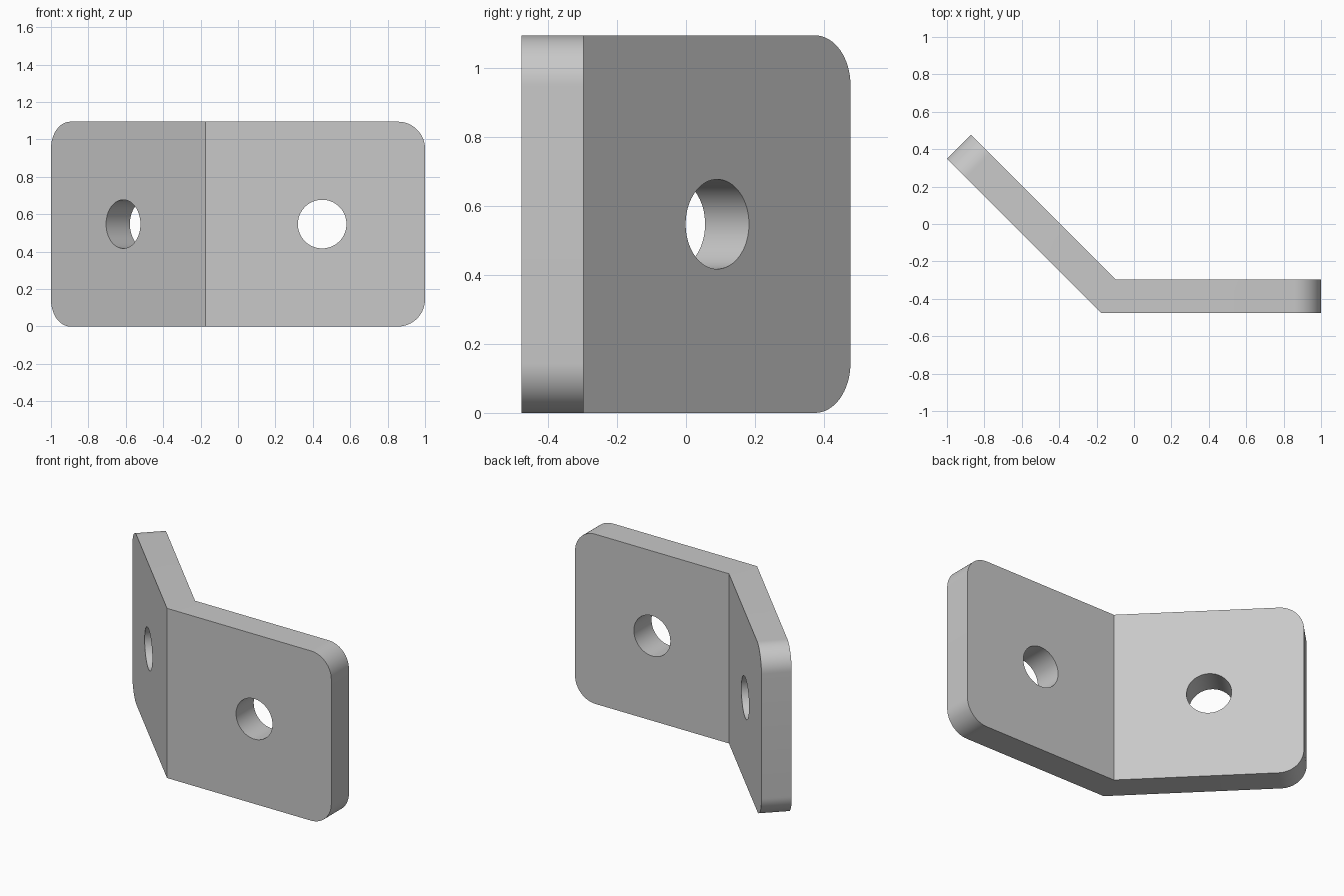
import bpy
import bmesh
import math
from mathutils import Vector, Matrix

HEIGHT, THICK = 1.095, 0.18
FRONT_Y, BEND_X = -0.477, -0.173
CORNER_R, HOLE_R = 0.145, 0.13
S = math.sqrt(0.5)

cube = bpy.data.objects.get("Cube")
if cube:
    bpy.data.objects.remove(cube, do_unlink=True)

# Plain grey metal
metal = bpy.data.materials.new("grey metal")
metal.use_nodes = True
grey = (0.58, 0.58, 0.58, 1)
metal.diffuse_color = grey
metal.node_tree.nodes["Principled BSDF"].inputs["Base Color"].default_value = grey


def make_object(name, bm):
    mesh = bpy.data.meshes.new(name)
    bmesh.ops.recalc_face_normals(bm, faces=bm.faces)
    bm.to_mesh(mesh)
    bm.free()
    obj = bpy.data.objects.new(name, mesh)
    obj.data.materials.append(metal)
    bpy.context.collection.objects.link(obj)
    return obj


# Bent strip: straight wing along +x, other wing turned back by 45 degrees
bend = Vector((BEND_X, FRONT_Y, 0))
wing_dir = Vector((-S, S, 0))
wing_normal = Vector((S, S, 0))
wing_end = bend + wing_dir * ((1 + BEND_X) / S)
inner_bend = bend + Vector((THICK * math.tan(math.pi / 8), THICK, 0))
profile = [bend, Vector((1, FRONT_Y, 0)), Vector((1, FRONT_Y + THICK, 0)),
           inner_bend, wing_end + wing_normal * THICK, wing_end]

bm = bmesh.new()
base = bm.faces.new([bm.verts.new(p) for p in profile])
top = bmesh.ops.extrude_face_region(bm, geom=[base])
bmesh.ops.translate(bm, vec=(0, 0, HEIGHT),
                    verts=[g for g in top["geom"] if isinstance(g, bmesh.types.BMVert)])

# Round the four corners at the wing ends
ends = [e for e in bm.edges
        if abs(e.verts[0].co.z - e.verts[1].co.z) < 1e-4
        and abs(e.calc_length() - THICK) < 1e-3]
bmesh.ops.bevel(bm, geom=ends, offset=CORNER_R, offset_type='OFFSET',
                segments=16, profile=0.5, affect='EDGES')
bracket = make_object("bent_bracket", bm)

# Bolt holes, one square through each wing
holes = {
    "straight_wing_hole": (Vector((0.45, FRONT_Y, HEIGHT / 2)), Vector((0, 1, 0))),
    "angled_wing_hole": (bend + wing_dir * 0.623 + Vector((0, 0, HEIGHT / 2)), wing_normal),
}
cutters = []
for name, (centre, axis) in holes.items():
    bm = bmesh.new()
    place = Matrix.Translation(centre + axis * THICK / 2)
    turn = axis.to_track_quat('Z', 'Y').to_matrix().to_4x4()
    bmesh.ops.create_cone(bm, cap_ends=True, segments=64, radius1=HOLE_R,
                          radius2=HOLE_R, depth=THICK * 2, matrix=place @ turn)
    cutter = make_object(name, bm)
    cutter.hide_render = True
    cutters.append(cutter)
    cut = bracket.modifiers.new(name, 'BOOLEAN')
    cut.operation = 'DIFFERENCE'
    cut.solver = 'EXACT'
    cut.object = cutter

bpy.ops.object.select_all(action='DESELECT')
bpy.context.view_layer.objects.active = bracket
bracket.select_set(True)
for name in holes:
    bpy.ops.object.modifier_apply(modifier=name)
for cutter in cutters:
    bpy.data.objects.remove(cutter, do_unlink=True)
bpy.ops.object.shade_smooth_by_angle(angle=math.radians(30))
